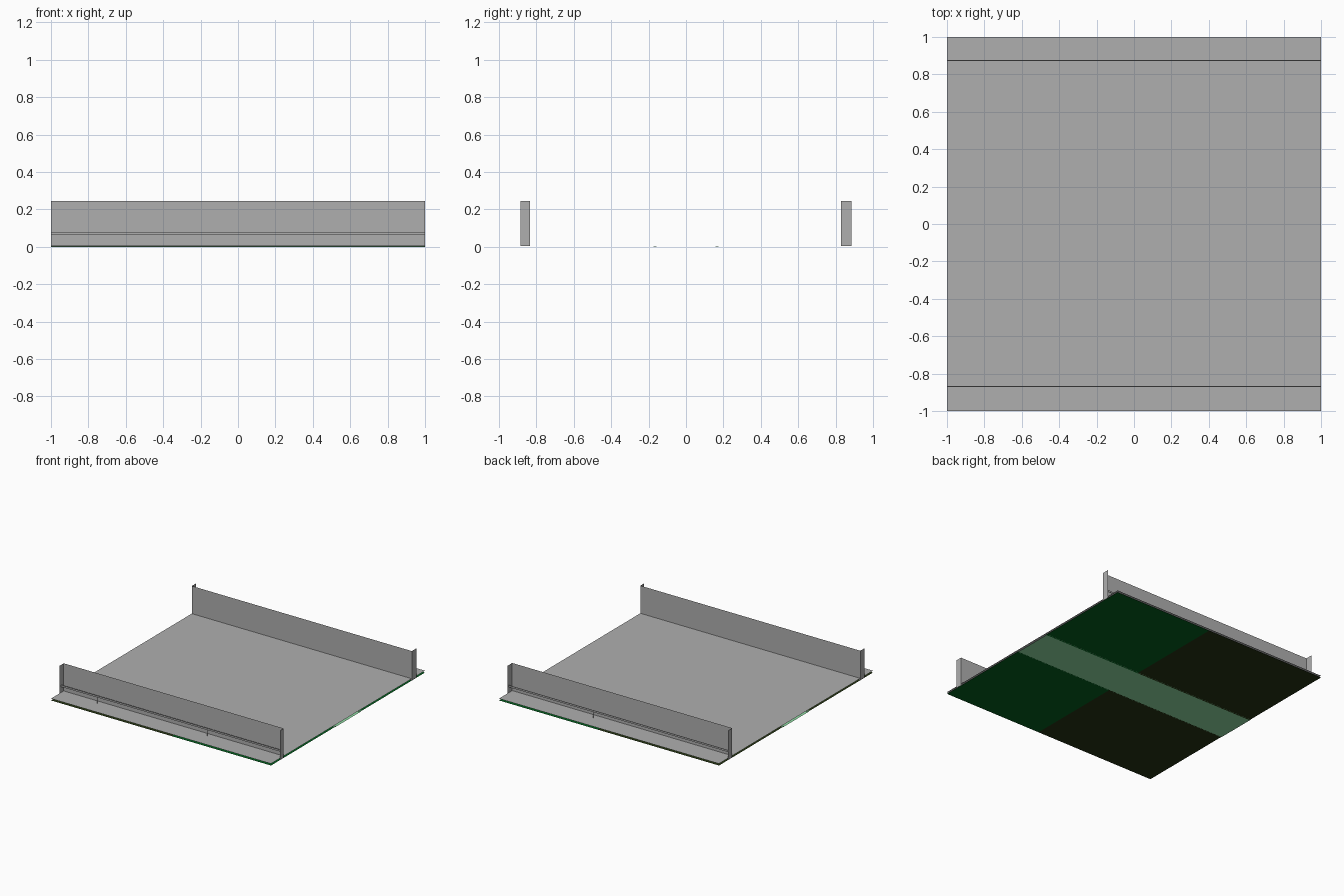
import bpy

if "Cube" in bpy.data.objects:
    bpy.data.objects.remove(bpy.data.objects["Cube"])

GREY = (0.43, 0.43, 0.43)
PALE_GREEN = (0.28, 0.7, 0.37)
DARK_GREEN = (0.001, 0.11, 0.013)
SOIL = (0.018, 0.034, 0.006)


def make_mesh(name, verts, faces, color):
    me = bpy.data.meshes.new(name)
    me.from_pydata(verts, [], faces)
    me.update()
    ob = bpy.data.objects.new(name, me)
    bpy.context.collection.objects.link(ob)
    paint(ob, color)
    return ob


def paint(ob, color):
    key = "color_%.3f_%.3f_%.3f" % color
    mat = bpy.data.materials.get(key) or bpy.data.materials.new(key)
    mat.diffuse_color = (*color, 1)
    mat.use_nodes = True
    mat.node_tree.nodes["Principled BSDF"].inputs["Base Color"].default_value = mat.diffuse_color
    ob.data.materials.append(mat)


def sheet(name, profile, color, x0=-1, x1=1):
    """Thin sheet: a (y, z) profile swept along x."""
    n = len(profile)
    verts = [(x, y, z) for x in (x0, x1) for y, z in profile]
    faces = [(i, n + i, n + i + 1, i + 1) for i in range(n - 1)]
    return make_mesh(name, verts, faces, color)


def upright(name, plan, z0, z1):
    """Upright open sheet following a plan outline."""
    n = len(plan)
    verts = [(x, y, z) for z in (z0, z1) for x, y in plan]
    faces = [(i, i + 1, n + i + 1, n + i) for i in range(n - 1)]
    return make_mesh(name, verts, faces, GREY)


def box(name, center, size, color):
    bpy.ops.mesh.primitive_cube_add(size=1, location=center)
    ob = bpy.context.object
    ob.name = name
    ob.scale = size
    paint(ob, color)
    return ob


# deck surface and the pale strip under its middle
sheet("deck", [(-1, 0.018), (1, 0.018)], GREY)
sheet("middle_strip", [(-0.165, 0), (0.165, 0)], PALE_GREEN)

for side, label in ((-1, "front"), (1, "back")):
    # underside sheets: green towards one end, soil towards the other
    profile = [(side * 0.165, 0), (side * 0.175, 0.003), (side, 0.003)]
    sheet(label + "_green_underside", profile, DARK_GREEN, 0.1, 1)
    sheet(label + "_soil_underside", profile, SOIL, -1, 0.1)
    box(label + "_strip_edge", (0, side * 0.165, 0.0035), (2, 0.016, 0.003), PALE_GREEN)

    # side wall with end returns turned outwards
    inner, outer = (-0.835 if side < 0 else 0.828), side * 0.886
    upright(label + "_wall", [(-1, outer), (-1, inner), (1, inner), (1, outer)],
            0.004, 0.245)

    # low rail outside the wall, with thin sheet brackets below it
    y = -0.868 if side < 0 else 0.874
    box(label + "_rail", (0, y, 0.073), (2, 0.005, 0.014), GREY)
    for x in (-0.67, 0.33) if side < 0 else (0.23,):
        upright(label + "_bracket", [(x, y - 0.003), (x, y + 0.003)], 0.018, 0.066)
